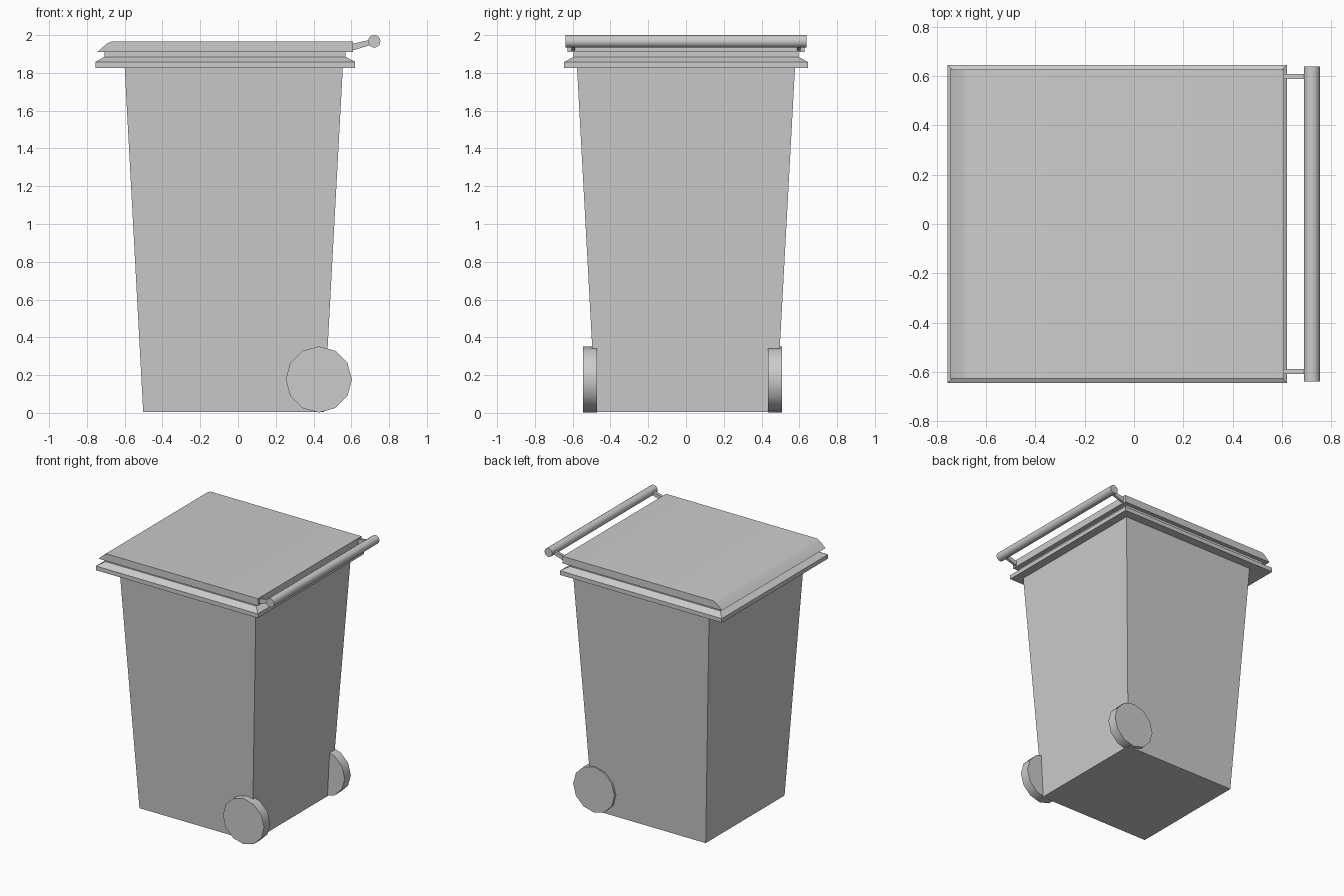
import bpy, bmesh, math
from mathutils import Matrix, Vector

if "Cube" in bpy.data.objects:
    bpy.data.objects.remove(bpy.data.objects["Cube"])


def finish(name, bm, smooth=False):
    bmesh.ops.recalc_face_normals(bm, faces=bm.faces)
    mesh = bpy.data.meshes.new(name)
    bm.to_mesh(mesh)
    bm.free()
    ob = bpy.data.objects.new(name, mesh)
    bpy.context.collection.objects.link(ob)
    if smooth:
        bpy.context.view_layer.objects.active = ob
        ob.select_set(True)
        bpy.ops.object.shade_smooth_by_angle(angle=math.radians(40))
        ob.select_set(False)
    return ob


def loft(name, levels):
    """Closed stack of rectangles: (x_min, x_max, half_y, z) per level."""
    bm = bmesh.new()
    rings = [[bm.verts.new(p) for p in ((a, -h, z), (b, -h, z), (b, h, z), (a, h, z))]
             for a, b, h, z in levels]
    for lo, hi in zip(rings, rings[1:]):
        for i in range(4):
            j = (i + 1) % 4
            bm.faces.new((lo[i], lo[j], hi[j], hi[i]))
    bm.faces.new(rings[0])
    bm.faces.new(rings[-1])
    return finish(name, bm)


def extrude_xz(name, profile, y0, y1, smooth=False):
    """Extrude an x-z profile along y."""
    bm = bmesh.new()
    face = bm.faces.new([bm.verts.new((x, y0, z)) for x, z in profile])
    ext = bmesh.ops.extrude_face_region(bm, geom=[face])
    verts = [v for v in ext["geom"] if isinstance(v, bmesh.types.BMVert)]
    bmesh.ops.translate(bm, verts=verts, vec=(0, y1 - y0, 0))
    return finish(name, bm, smooth)


def circle(x, z, r, n):
    return [(x + r * math.sin(2 * math.pi * i / n), z + r * math.cos(2 * math.pi * i / n))
            for i in range(n)]


# Tapered bin body
loft("bin_body", [(-0.502, 0.456, 0.478, 0.004), (-0.6, 0.555, 0.577, 1.828)])

# Flared rim with sloped top and the neck above it
loft("bin_rim", [(-0.755, 0.62, 0.645, 1.826), (-0.755, 0.62, 0.645, 1.858),
                 (-0.708, 0.57, 0.595, 1.885), (-0.708, 0.57, 0.595, 1.912)])

# Lid with rolled front edge
extrude_xz("lid", [(-0.745, 1.91), (0.608, 1.91), (0.608, 1.965), (-0.672, 1.965),
                   (-0.695, 1.955)], -0.627, 0.627, True)

# Handle bar and its two struts
extrude_xz("handle_bar", circle(0.721, 1.967, 0.033, 16), -0.638, 0.638, True)
for label, y in (("near", -0.597), ("far", 0.597)):
    extrude_xz("handle_strut_" + label,
               [(0.59, 1.915), (0.61, 1.92), (0.71, 1.95), (0.71, 1.978), (0.59, 1.95)],
               y - 0.01, y + 0.01)

# Twelve-sided wheels
for label, y in (("near", -0.545), ("far", 0.433)):
    extrude_xz("wheel_" + label, circle(0.428, 0.175 + 0.002, 0.175, 12), y, y + 0.074, True)
